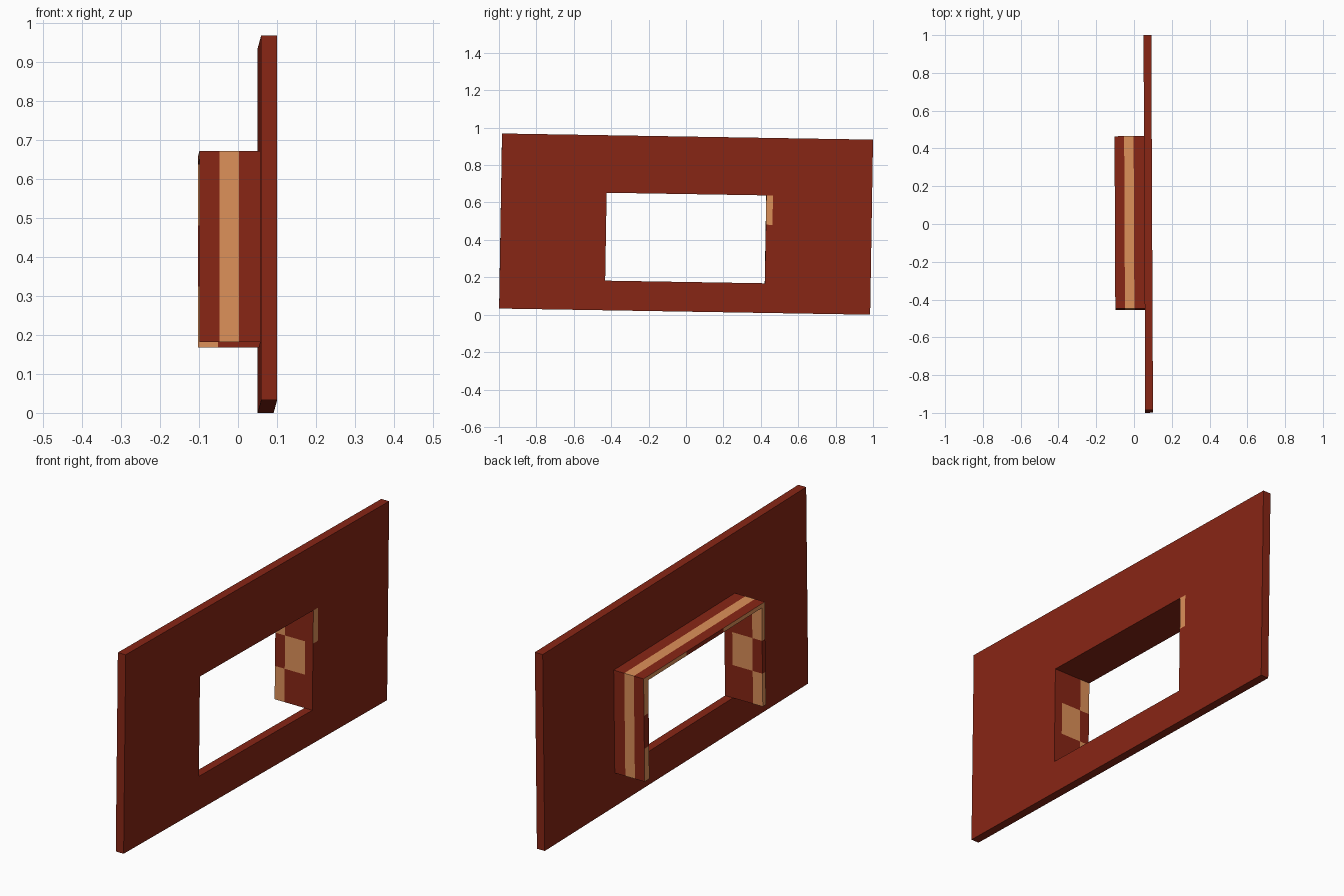
import bpy, bmesh
from mathutils import Matrix, Vector

if "Cube" in bpy.data.objects:
    bpy.data.objects.remove(bpy.data.objects["Cube"])

def material(name, color):
    m = bpy.data.materials.new(name)
    m.diffuse_color = (*color, 1)
    m.use_nodes = True
    m.node_tree.nodes["Principled BSDF"].inputs["Base Color"].default_value = m.diffuse_color
    return m

RED = material("dark_red", (0.245, 0.019, 0.0075))
ORANGE = material("light_orange", (0.72, 0.28, 0.10))

# The whole model leans very slightly
PIVOT = Vector((0, 0, 0.4845))
TILT = (Matrix.Translation(PIVOT) @ Matrix.Rotation(0.0045, 4, 'Z')
        @ Matrix.Rotation(-0.0166, 4, 'X') @ Matrix.Translation(-PIVOT))

def finish(bm, name):
    bmesh.ops.recalc_face_normals(bm, faces=bm.faces)
    bm.transform(TILT)
    me = bpy.data.meshes.new(name)
    bm.to_mesh(me)
    bm.free()
    me.materials.append(RED)
    me.materials.append(ORANGE)
    ob = bpy.data.objects.new(name, me)
    bpy.context.collection.objects.link(ob)
    return ob

def panel(name, lo, hi, cuts, is_orange):
    """Box sliced at the colour borders; is_orange picks the light faces."""
    bm = bmesh.new()
    bmesh.ops.create_cube(bm, size=1)
    lo, hi = Vector(lo), Vector(hi)
    for v in bm.verts:
        v.co = Vector([l + (c + 0.5) * (h - l) for c, l, h in zip(v.co, lo, hi)])
    for axis, pos in cuts:
        co, no = Vector(), Vector()
        co[axis], no[axis] = pos, 1
        bmesh.ops.bisect_plane(bm, geom=bm.verts[:] + bm.edges[:] + bm.faces[:],
                               plane_co=co, plane_no=no)
    bmesh.ops.recalc_face_normals(bm, faces=bm.faces)
    for f in bm.faces:
        f.material_index = int(is_orange(f.calc_center_median(), f.normal))
    finish(bm, name)

# Main dimensions
X0, X1 = 0.055, 0.096            # plate thickness
HOLE_B, HOLE_T = 0.175, 0.645    # opening height
OUT_L, IN_L, IN_R, OUT_R = -0.451, -0.4275, 0.4265, 0.462
TOP = 0.665
BACK = -0.101
ROW1, ROW2 = HOLE_B + 0.1567, HOLE_B + 0.3133
X_CUTS = [(0, -0.05), (0, 0.0), (0, X0)]

# Wall plate: rectangular ring extruded through its thickness
bm = bmesh.new()
outer = [(-0.992, 0.0165), (0.992, 0.0165), (0.992, 0.9525), (-0.992, 0.9525)]
inner = [(OUT_L, HOLE_B), (OUT_R, HOLE_B), (OUT_R, TOP), (OUT_L, TOP)]
vo = [bm.verts.new((X0, y, z)) for y, z in outer]
vi = [bm.verts.new((X0, y, z)) for y, z in inner]
for i in range(4):
    j = (i + 1) % 4
    bm.faces.new((vo[i], vo[j], vi[j], vi[i]))
ext = bmesh.ops.extrude_face_region(bm, geom=bm.faces[:], use_keep_orig=True)
bmesh.ops.translate(bm, vec=(X1 - X0, 0, 0),
                    verts=[g for g in ext["geom"] if isinstance(g, bmesh.types.BMVert)])
finish(bm, "wall_plate")

def stripe(c):
    return -0.05 < c.x < 0.0

def side_color(sign):
    def pick(c, n):
        row = 0 if c.z < ROW1 else 1 if c.z < ROW2 else 2
        if n.x < -0.5:                       # back edge
            return row != 1
        if n.x > 0.5:                        # front edge, one light patch
            return sign > 0 and row == 2
        if abs(n.z) > 0.5:
            return False
        if n.y * sign > 0:                   # outer stripes
            return stripe(c)
        if c.x < -0.05:                      # inner checks
            return row != 1
        return c.x < X0 and row == 1
    return pick

# Window frame sides
for name, y0, y1, s in (("frame_side_left", OUT_L, IN_L, -1),
                        ("frame_side_right", IN_R, OUT_R, 1)):
    panel(name, (BACK, y0, HOLE_B), (X1, y1, HOLE_T),
          X_CUTS + [(2, ROW1), (2, ROW2)], side_color(s))

# Window frame top
def top_color(c, n):
    if n.x < -0.5:
        return abs(c.y) > 0.14
    return stripe(c) and (n.z > 0.5 or abs(n.y) > 0.5)

panel("frame_top", (BACK, OUT_L, HOLE_T), (X1, OUT_R, TOP),
      X_CUTS + [(1, -0.14), (1, 0.14)], top_color)
